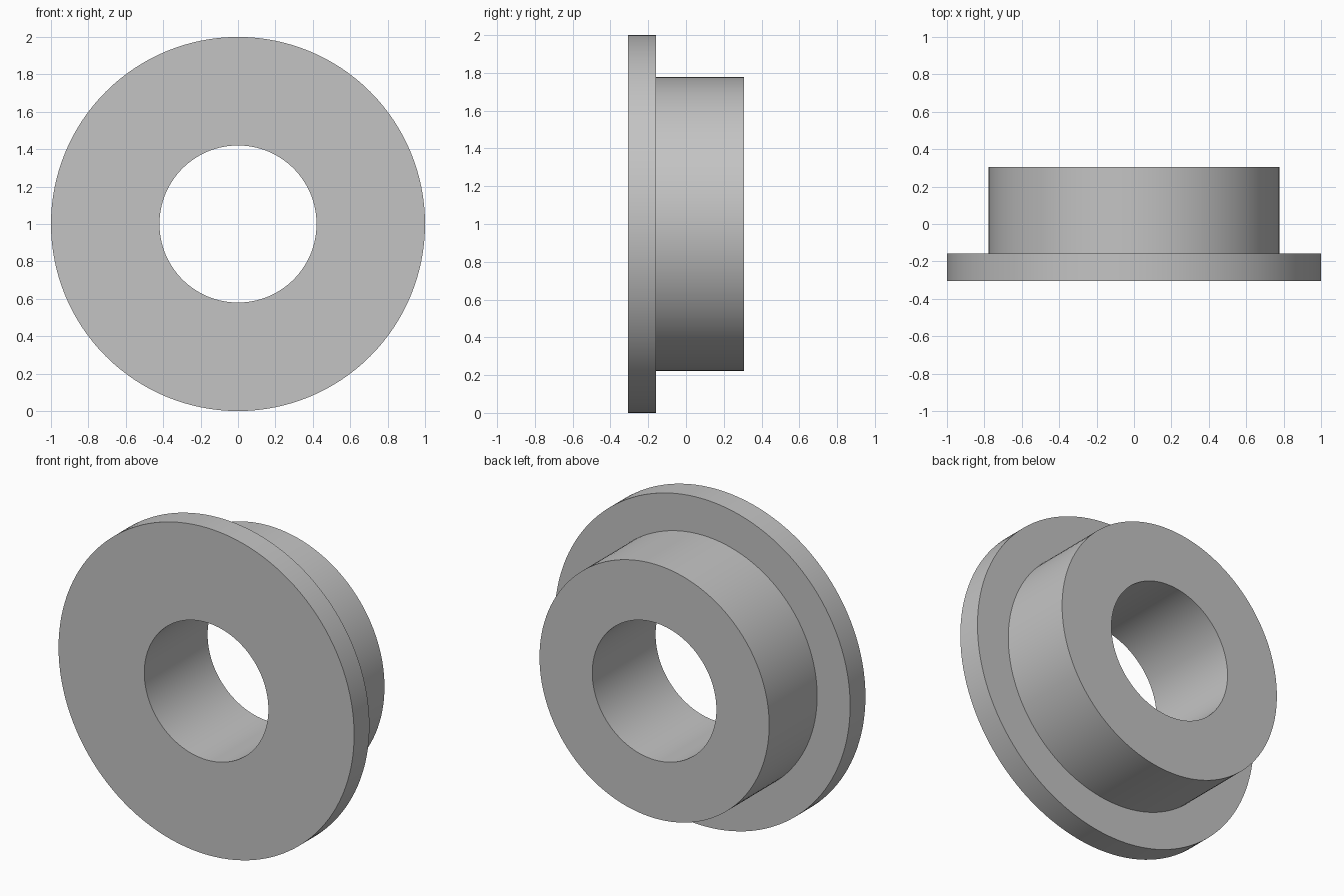
import bpy
import bmesh
import math
from mathutils import Matrix, Vector

cube = bpy.data.objects.get("Cube")
if cube:
    bpy.data.objects.remove(cube, do_unlink=True)

SEGMENTS = 128
BORE, HUB, FLANGE = 0.42, 0.777, 1.0
FRONT, STEP, BACK = -0.306, -0.158, 0.306

# Plain grey material
grey = bpy.data.materials.new("grey metal")
grey.use_nodes = True
colour = (0.55, 0.55, 0.55, 1)
grey.diffuse_color = colour
grey.node_tree.nodes["Principled BSDF"].inputs["Base Color"].default_value = colour

# Stepped wall section as (radius, y), revolved about the y axis
section = [(BORE, FRONT), (FLANGE, FRONT), (FLANGE, STEP),
           (HUB, STEP), (HUB, BACK), (BORE, BACK)]
bm = bmesh.new()
verts = [bm.verts.new((r, y, 0)) for r, y in section]
edges = [bm.edges.new((v, verts[i - 1])) for i, v in enumerate(verts)]
bmesh.ops.spin(bm, geom=verts + edges, cent=(0, 0, 0), axis=(0, 1, 0),
               angle=math.tau, steps=SEGMENTS, use_merge=True)
bmesh.ops.remove_doubles(bm, verts=bm.verts, dist=0.0001)
bmesh.ops.recalc_face_normals(bm, faces=bm.faces)

# Stand the bushing on the ground
bmesh.ops.transform(bm, matrix=Matrix.Translation(Vector((0, 0, FLANGE))),
                    verts=bm.verts)
mesh = bpy.data.meshes.new("flanged_bushing")
bm.to_mesh(mesh)
bm.free()
mesh.materials.append(grey)
bushing = bpy.data.objects.new("flanged_bushing", mesh)
bpy.context.collection.objects.link(bushing)

# Smooth round walls with sharp rims
bpy.ops.object.select_all(action='DESELECT')
bushing.select_set(True)
bpy.context.view_layer.objects.active = bushing
bpy.ops.object.shade_smooth_by_angle(angle=math.radians(30))
